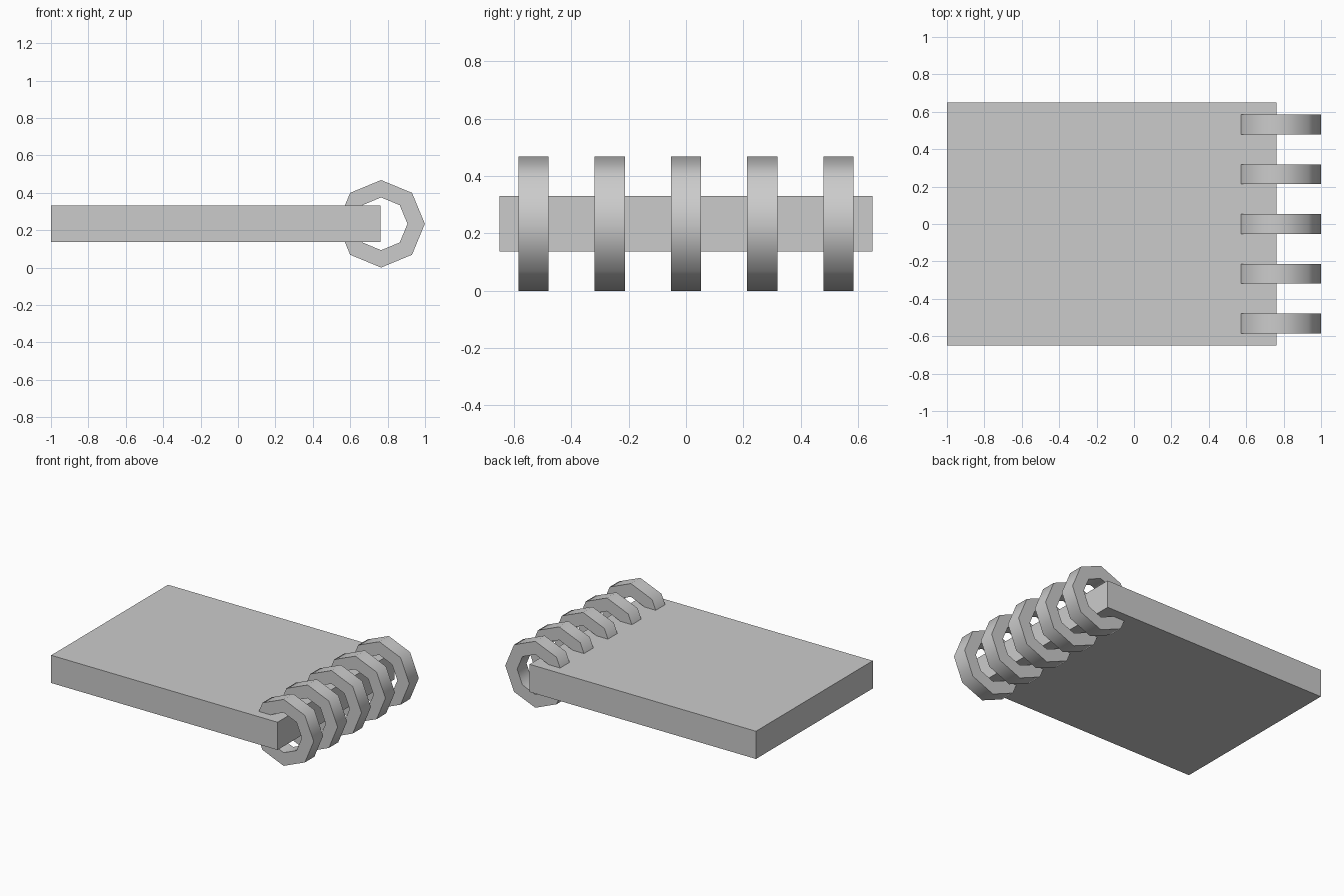
import bpy, bmesh
from math import cos, sin, pi, radians

if "Cube" in bpy.data.objects:
    bpy.data.objects.remove(bpy.data.objects["Cube"])

CX, CZ = 0.765, 0.234          # binding axis
R_OUT, R_IN, WIDTH = 0.234, 0.141, 0.105
SIDES = 8


def finish(name, bm):
    bmesh.ops.recalc_face_normals(bm, faces=bm.faces)
    me = bpy.data.meshes.new(name)
    bm.to_mesh(me)
    bm.free()
    ob = bpy.data.objects.new(name, me)
    bpy.context.collection.objects.link(ob)
    return ob


def page_block():
    bm = bmesh.new()
    bmesh.ops.create_cube(bm, size=1)
    for v in bm.verts:
        v.co = (v.co.x * 1.763 - 0.1185, v.co.y * 1.30, v.co.z * 0.195 + CZ)
    finish("page_block", bm)


def binding_ring(name, y):
    # Rectangular section swept around eight corners
    bm = bmesh.new()
    section = [(R_OUT, -WIDTH / 2), (R_OUT, WIDTH / 2),
               (R_IN, WIDTH / 2), (R_IN, -WIDTH / 2)]
    loops = []
    for i in range(SIDES):
        a = 2 * pi * i / SIDES
        loops.append([bm.verts.new((CX + r * cos(a), y + dy, CZ + r * sin(a)))
                      for r, dy in section])
    for i in range(SIDES):
        p, q = loops[i], loops[(i + 1) % SIDES]
        for j in range(4):
            k = (j + 1) % 4
            bm.faces.new((p[j], p[k], q[k], q[j]))
    ob = finish(name, bm)
    bpy.ops.object.select_all(action='DESELECT')
    ob.select_set(True)
    bpy.context.view_layer.objects.active = ob
    bpy.ops.object.shade_smooth_by_angle(angle=radians(60))


page_block()
for n in range(5):
    binding_ring(f"binding_ring_{n + 1}", (n - 2) * 0.266)
